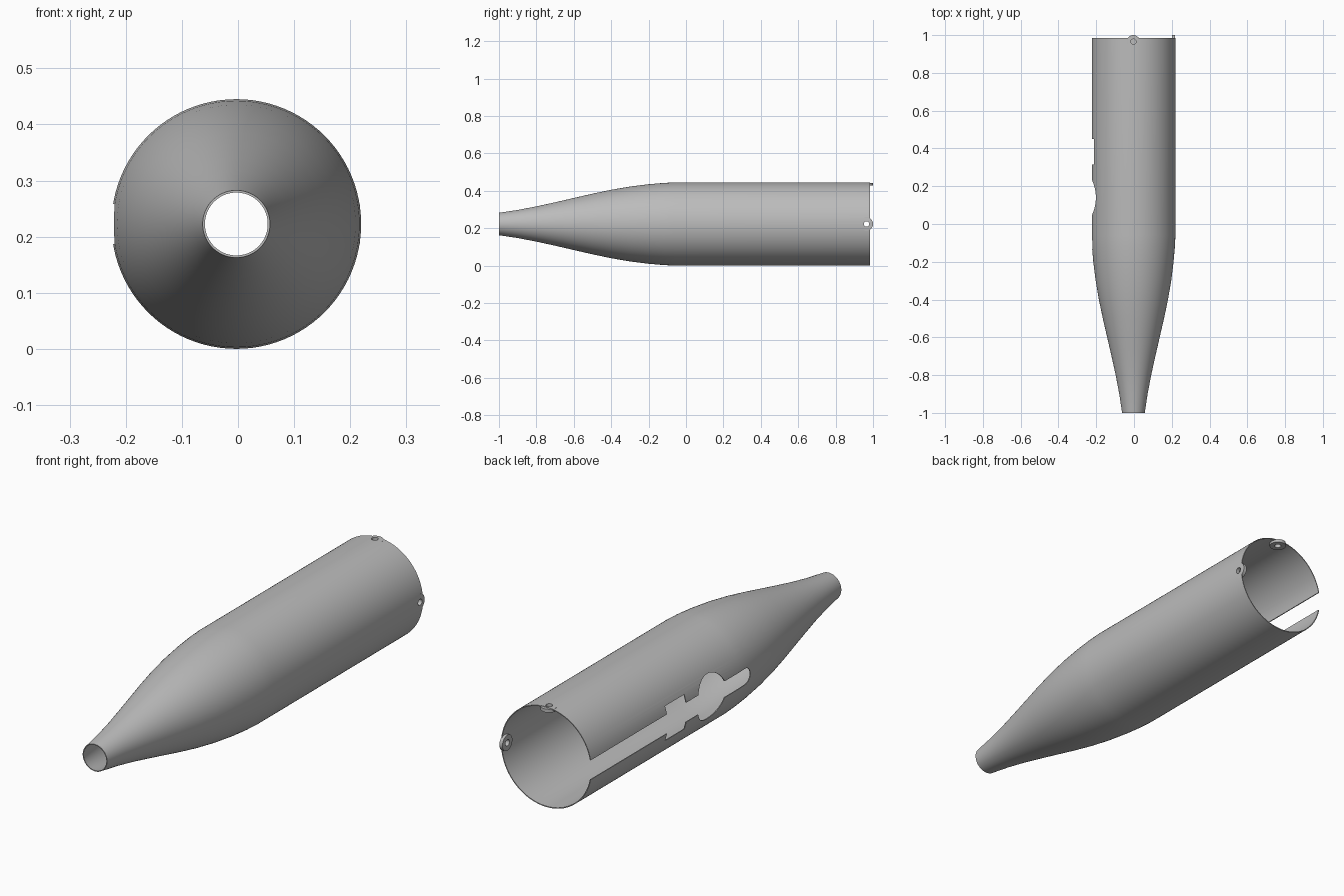
import bpy, bmesh, math
from mathutils import Vector

if "Cube" in bpy.data.objects:
    bpy.data.objects.remove(bpy.data.objects["Cube"], do_unlink=True)

R, WALL, BACK = 0.2225, 0.004, 0.985
CX, CZ = -0.003, R          # axis of the shell
LUG_Y = 0.965

grey = bpy.data.materials.new("plain grey")
grey.use_nodes = True
grey.diffuse_color = (0.5, 0.5, 0.5, 1)
grey.node_tree.nodes["Principled BSDF"].inputs["Base Color"].default_value = (0.5, 0.5, 0.5, 1)


def cutter_box(y0, y1, half):
    bpy.ops.mesh.primitive_cube_add(size=1, location=(CX - 0.25, (y0 + y1) / 2, CZ))
    ob = bpy.context.object
    ob.scale = (0.3, y1 - y0, 2 * half)
    return ob


def disc(location, direction, radius, depth, sides=32):
    bpy.ops.mesh.primitive_cylinder_add(vertices=sides, radius=radius, depth=depth, location=location)
    ob = bpy.context.object
    ob.rotation_mode = 'QUATERNION'
    ob.rotation_quaternion = Vector((0, 0, 1)).rotation_difference(Vector(direction))
    return ob


def cut(target, cutters):
    for c in cutters:
        mod = target.modifiers.new("cut", 'BOOLEAN')
        mod.operation, mod.solver, mod.object = 'DIFFERENCE', 'EXACT', c
        c.hide_render = True
    bpy.context.view_layer.update()
    result = bpy.data.meshes.new_from_object(target.evaluated_get(bpy.context.evaluated_depsgraph_get()))
    target.modifiers.clear()
    target.data = result
    for c in cutters:
        bpy.data.objects.remove(c, do_unlink=True)


def finish(ob, name):
    ob.name = ob.data.name = name
    ob.data.materials.clear()
    ob.data.materials.append(grey)
    bpy.ops.object.select_all(action='DESELECT')
    ob.select_set(True)
    bpy.context.view_layer.objects.active = ob
    bpy.ops.object.shade_smooth_by_angle(angle=math.radians(30))


# Thin tapered shell: closed wall section turned about the long axis
outer = [(-1, .06), (-.9, .075), (-.8, .094), (-.7, .116), (-.6, .139), (-.5, .162),
         (-.4, .183), (-.3, .2), (-.2, .2125), (-.12, .2195), (-.06, R), (BACK, R)]
section = outer + [(y, r - WALL) for y, r in reversed(outer)]
SIDES = 96
bm = bmesh.new()
rings = []
for i in range(SIDES):
    a = 2 * math.pi * i / SIDES
    rings.append([bm.verts.new((CX + r * math.cos(a), y, CZ + r * math.sin(a))) for y, r in section])
for i in range(SIDES):
    p, q = rings[i], rings[(i + 1) % SIDES]
    for j in range(len(section)):
        k = (j + 1) % len(section)
        bm.faces.new((p[j], p[k], q[k], q[j]))
bmesh.ops.recalc_face_normals(bm, faces=bm.faces)
mesh = bpy.data.meshes.new("shell")
bm.to_mesh(mesh)
bm.free()
shell = bpy.data.objects.new("shell", mesh)
bpy.context.collection.objects.link(shell)

# Keyhole slot along one side, open at the back
side = (-1, 0, 0)
slot = [cutter_box(0.2, 1.1, 0.043),                              # long open slot
        cutter_box(0.315, 0.45, 0.077),                           # wide notch
        disc((CX - 0.25, 0.14, CZ), side, 0.1, 0.3, 48),          # round window
        cutter_box(-0.1, 0.1, 0.036),                             # front finger
        disc((CX - 0.25, -0.1, CZ), side, 0.036, 0.31, 32)]       # rounded finger tip

# Screw holes through the wall at the top and the left
directions = {"top_lug": Vector((0, 0, 1)), "left_lug": Vector((1, 0, 0))}


def on_axis(direction, distance):
    return Vector((CX, LUG_Y, CZ)) + direction * distance


holes = [disc(on_axis(d, R), d, 0.014, 0.1) for d in directions.values()]
cut(shell, slot + holes)
finish(shell, "shell")

# Round lugs inside the back rim, each with a screw hole
for name, d in directions.items():
    lug = disc(on_axis(d, 0.2125), d, 0.035, 0.015)
    cut(lug, [disc(on_axis(d, 0.2125), d, 0.014, 0.1)])
    finish(lug, name)
